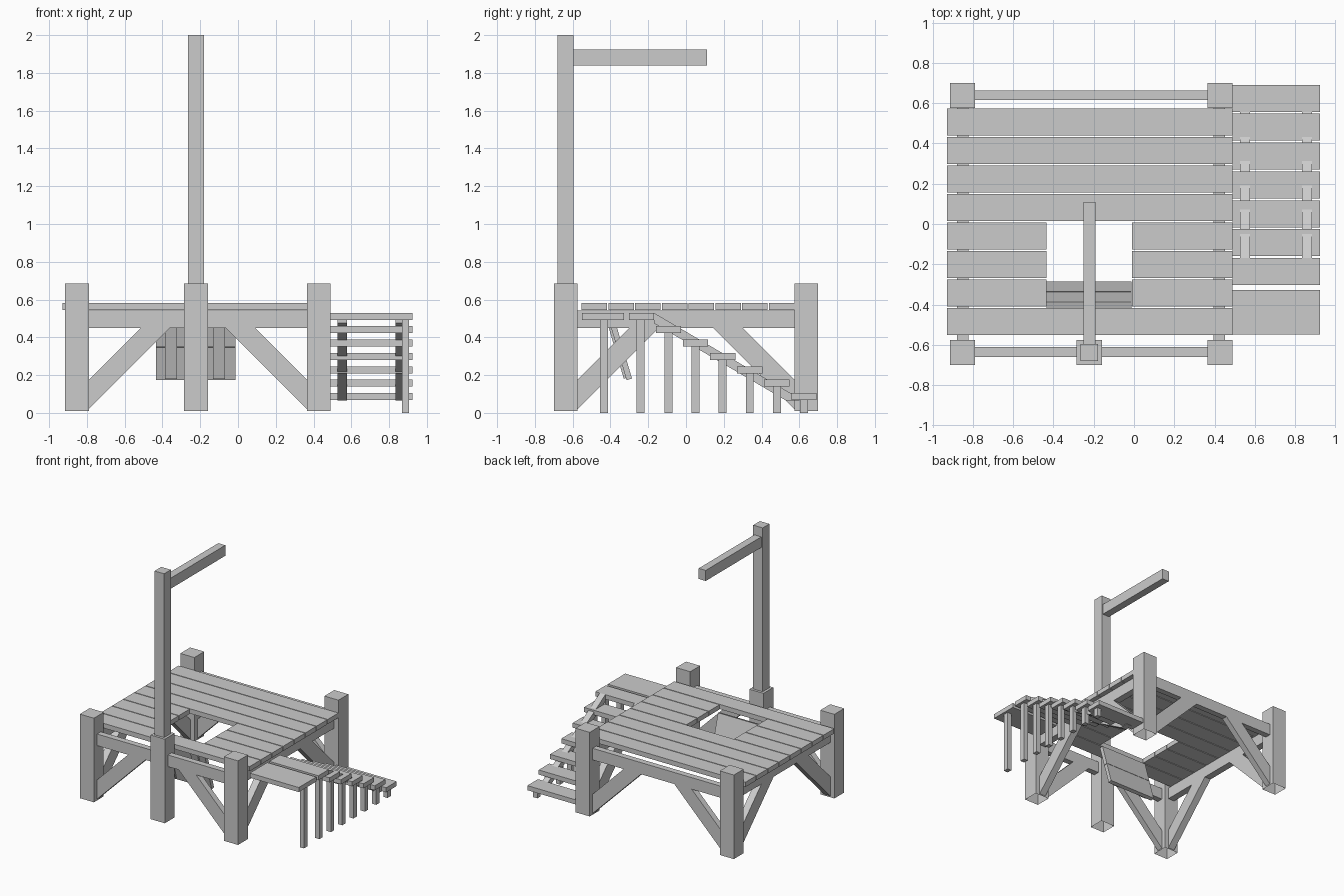
import bpy
from mathutils import Matrix

if "Cube" in bpy.data.objects:
    bpy.data.objects.remove(bpy.data.objects["Cube"])


def make(name, verts, faces):
    mesh = bpy.data.meshes.new(name)
    mesh.from_pydata(verts, [], faces)
    mesh.update()
    ob = bpy.data.objects.new(name, mesh)
    bpy.context.collection.objects.link(ob)
    return ob


def box(name, x, y, z, open_bottom=False):
    verts = [(a, b, c) for c in z for a, b in
             ((x[0], y[0]), (x[1], y[0]), (x[1], y[1]), (x[0], y[1]))]
    faces = [(4, 5, 6, 7), (0, 1, 5, 4), (1, 2, 6, 5), (2, 3, 7, 6), (3, 0, 4, 7)]
    if not open_bottom:
        faces.append((3, 2, 1, 0))
    return make(name, verts, faces)


def slab(name, profile, span, axis):
    # Extrude a (horizontal, z) profile along x or y
    n = len(profile)
    verts = [(s, h, z) if axis == 'x' else (h, s, z) for s in span for h, z in profile]
    faces = [tuple(range(n))[::-1], tuple(range(n, 2 * n))]
    faces += [(i, (i + 1) % n, n + (i + 1) % n, n + i) for i in range(n)]
    ob = make(name, verts, faces)
    import bmesh
    bm = bmesh.new()
    bm.from_mesh(ob.data)
    bmesh.ops.recalc_face_normals(bm, faces=bm.faces)
    bm.to_mesh(ob.data)
    bm.free()
    return ob


# Corner posts and middle post, open underneath
for x in (-0.915, 0.365):
    for y in (-0.70, 0.575):
        box("corner_post", (x, x + 0.125), (y, y + 0.125), (0.01, 0.685), True)
box("middle_post", (-0.285, -0.16), (-0.70, -0.575), (0.01, 0.685), True)

# Tall mast and overhead arm
box("mast", (-0.265, -0.18), (-0.68, -0.595), (0.66, 2.0))
box("arm", (-0.252, -0.19), (-0.60, 0.11), (1.84, 1.925))

# Frame rails
for y in (-0.66, 0.615):
    box("cross_rail", (-0.80, 0.375), (y, y + 0.048), (0.45, 0.543))
for x in (-0.88, 0.395):
    box("side_rail", (x, x + 0.057), (-0.585, 0.585), (0.45, 0.543))


# Diagonal braces from post foot to rail
def brace(foot, direction, span, axis):
    pts = [(0, 0.02), (0, 0.175), (0.275, 0.45), (0.43, 0.45)]
    slab("brace", [(foot + direction * h, z) for h, z in pts], span, axis)


for y in (-0.66, 0.615):
    brace(-0.79, 1, (y, y + 0.048), 'y')
    brace(0.365, -1, (y, y + 0.048), 'y')
for x in (-0.88, 0.395):
    brace(-0.575, 1, (x, x + 0.057), 'x')
    brace(0.575, -1, (x, x + 0.057), 'x')

# Deck planks, with three cut short around the hatch
for i in range(8):
    y = -0.552 + i * 0.1415
    spans = ((-0.93, -0.435), (-0.01, 0.49)) if i in (1, 2, 3) else ((-0.93, 0.49),)
    for s in spans:
        box("deck_plank", s, (y, y + 0.135), (0.545, 0.583))

# Hanging trapdoor: two boards and two battens, swung down from the front edge
hang = Matrix.Translation((0, -0.388, 0.528)) @ Matrix.Rotation(0.287, 4, 'X')
door = [box("trapdoor_board", (-0.435, -0.013), (-0.03, 0), (-0.182 * (k + 1) + 0.003, -0.182 * k))
        for k in range(2)]
for x in (-0.387, -0.133):
    door.append(box("trapdoor_batten", (x, x + 0.064), (-0.042, -0.03), (-0.35, -0.02)))
for ob in door:
    ob.data.transform(hang)

# Stair landing, treads and their outer legs
tread_list = [(-0.55, -0.328, 0.493, -0.435), (-0.303, -0.17, 0.493, -0.24)]
for i in range(6):
    y = -0.16 + i * 0.1435
    tread_list.append((y, y + 0.134, 0.422 - i * 0.0708, y + 0.067))
for y0, y1, z, leg in tread_list:
    box("stair_tread", (0.49, 0.925), (y0, y1), (z, z + 0.037))
    box("stair_leg", (0.868, 0.905), (leg - 0.021, leg + 0.021), (0, z))

# Stair stringers
for x in (0.526, 0.835):
    slab("stair_stringer",
         [(-0.17, 0.53), (0.60, 0.077), (0.60, 0.065), (0.53, 0.065), (-0.17, 0.475)],
         (x, x + 0.05), 'x')
